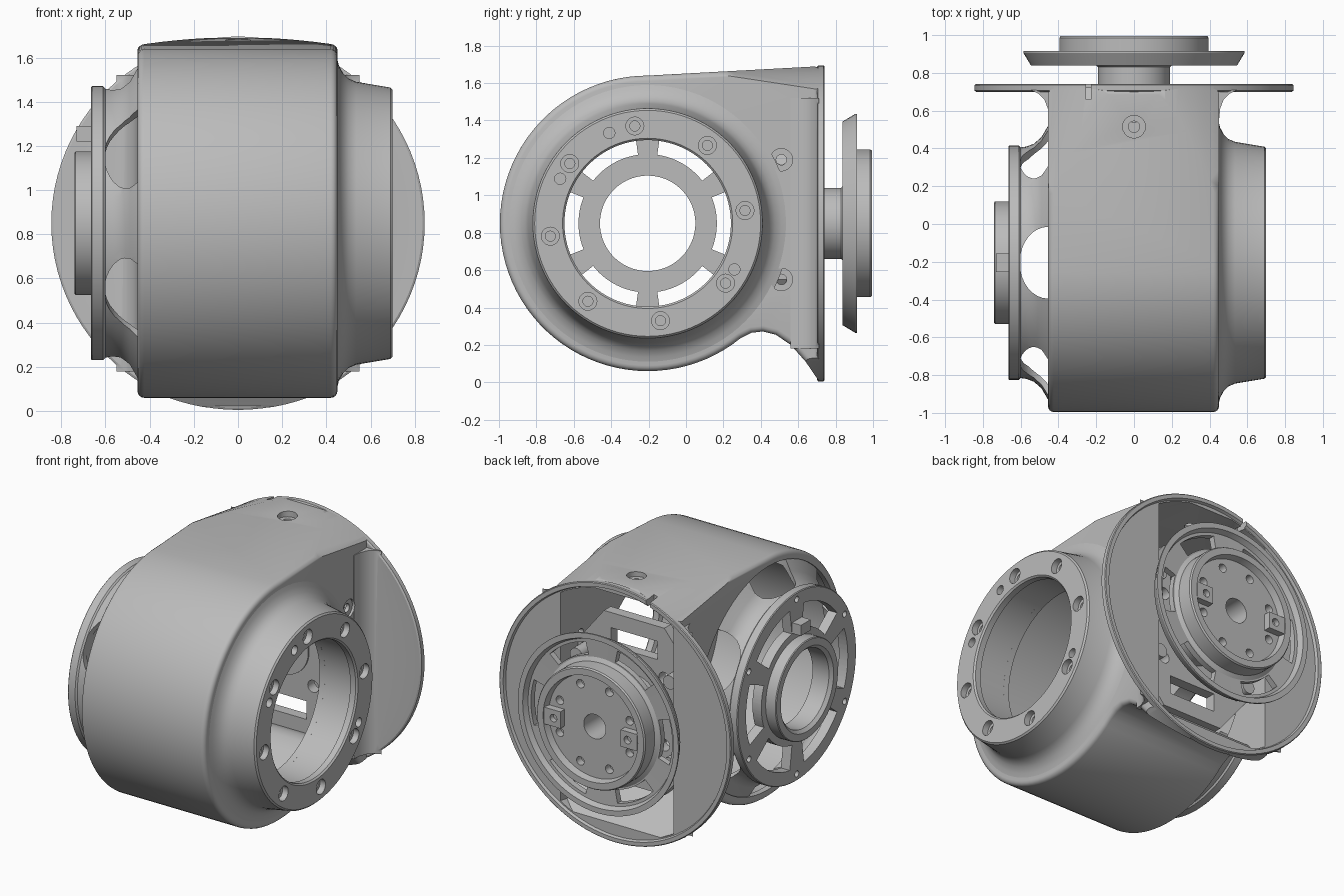
import bpy, bmesh, math
from mathutils import Matrix, Vector

if "Cube" in bpy.data.objects:
    bpy.data.objects.remove(bpy.data.objects["Cube"])

mat = bpy.data.materials.new("grey_metal")
mat.use_nodes = True
GREY = (0.5, 0.5, 0.5, 1)
mat.diffuse_color = GREY
mat.node_tree.nodes["Principled BSDF"].inputs["Base Color"].default_value = GREY

CZ, CY = 0.85, -0.205
# Axis frames: side barrel (local z -> x), rear output (local z -> y), vertical
SIDE = Matrix(((0, 0, 1, 0), (1, 0, 0, CY), (0, 1, 0, CZ), (0, 0, 0, 1)))
REAR = Matrix(((0, 1, 0, 0), (0, 0, 1, 0), (1, 0, 0, CZ), (0, 0, 0, 1)))
SIDE_ORIGIN = Matrix(((0, 0, 1, 0), (1, 0, 0, 0), (0, 1, 0, 0), (0, 0, 0, 1)))
UP = Matrix.Identity(4)


def finish(name, bm, frame):
    bmesh.ops.remove_doubles(bm, verts=bm.verts, dist=1e-5)
    bmesh.ops.recalc_face_normals(bm, faces=bm.faces)
    bm.transform(frame)
    mesh = bpy.data.meshes.new(name)
    bm.to_mesh(mesh)
    bm.free()
    mesh.materials.append(mat)
    ob = bpy.data.objects.new(name, mesh)
    bpy.context.collection.objects.link(ob)
    return ob


def lathe(name, profile, frame, steps=72):
    """Revolve a closed (radius, height) loop around local z."""
    bm = bmesh.new()
    rings = []
    for i in range(steps):
        a = math.tau * i / steps
        rings.append([bm.verts.new((r * math.cos(a), r * math.sin(a), h)) for r, h in profile])
    n = len(profile)
    for i in range(steps):
        p, q = rings[i], rings[(i + 1) % steps]
        for j in range(n):
            k = (j + 1) % n
            if profile[j][0] == 0 and profile[k][0] == 0:
                continue
            bm.faces.new((p[j], p[k], q[k], q[j]))
    return finish(name, bm, frame)


def prism(name, polys, low, high, frame):
    """Extrude flat outlines along local z."""
    bm = bmesh.new()
    for poly in polys:
        a = [bm.verts.new((x, y, low)) for x, y in poly]
        b = [bm.verts.new((x, y, high)) for x, y in poly]
        bm.faces.new(a)
        bm.faces.new(b)
        for i in range(len(a)):
            j = (i + 1) % len(a)
            bm.faces.new((a[i], a[j], b[j], b[i]))
    return finish(name, bm, frame)


def apply(ob, mod):
    bpy.context.view_layer.objects.active = ob
    bpy.ops.object.modifier_apply(modifier=mod.name)


def combine(ob, other, op="DIFFERENCE"):
    mod = ob.modifiers.new("combine", "BOOLEAN")
    mod.operation, mod.solver, mod.object = op, "EXACT", other
    apply(ob, mod)
    bpy.data.objects.remove(other)


def circle(x, y, r, ry=None, n=20):
    return [(x + r * math.cos(math.tau * i / n), y + (ry or r) * math.sin(math.tau * i / n)) for i in range(n)]


def ring_of(r, size, degrees):
    return [circle(r * math.cos(math.radians(d)), r * math.sin(math.radians(d)), size) for d in degrees]


def sector(r0, r1, mid, half, n=12):
    angles = [math.radians(mid - half + 2 * half * i / n) for i in range(n + 1)]
    return ([(r0 * math.cos(a), r0 * math.sin(a)) for a in angles]
            + [(r1 * math.cos(a), r1 * math.sin(a)) for a in reversed(angles)])


def box(x0, x1, y0, y1):
    return [(x0, y0), (x1, y0), (x1, y1), (x0, y1)]


def side_outline(inset, end):
    """Round barrel running into a flared duct at the back."""
    r = 0.79 - inset
    pts = []
    for i in range(57):
        a = math.radians(90 + 219 * i / 56)
        pts.append((CY + r * math.cos(a), CZ + r * math.sin(a)))
    pts += [(y, z + inset) for y, z in
            ((0.35, .265), (0.41, .272), (0.48, .255), (0.56, .2), (0.64, .11), (end, 0))]
    return pts + [(end, 1.69 - inset)]


def duct_limit(inset, end):
    r = 0.845 - inset
    return lathe("limit", [(0, -1.2), (r + .2, -1.2), (r + .105, -.1), (r, .715), (r, end), (0, end)], REAR, 96)


# Hollow housing with round rear flange
housing = prism("housing", [side_outline(0, 0.715)], -0.455, 0.45, SIDE_ORIGIN)
bev = housing.modifiers.new("round", "BEVEL")
bev.width, bev.segments, bev.limit_method, bev.angle_limit = 0.03, 4, "ANGLE", math.radians(60)
apply(housing, bev)
combine(housing, duct_limit(0, 0.716), "INTERSECT")
for s in (-1, 1):
    fillet = [(s * x, y) for x, y in ((.42, .56), (.452, .56), (.456, .61), (.475, .66), (.505, .69), (.55, .71), (.42, .71))]
    combine(housing, prism("fillet", [fillet], 0.18, 1.52, UP), "UNION")
combine(housing, lathe("flange", [(0, .70), (.835, .70), (.845, .706), (.845, .735), (.84, .74),
                                  (.815, .74), (.808, .722), (0, .722)], REAR, 96), "UNION")
cavity = prism("cavity", [side_outline(0.05, 0.85)], -0.415, 0.41, SIDE_ORIGIN)
combine(cavity, duct_limit(0.045, 0.84), "INTERSECT")
combine(housing, cavity)
combine(housing, prism("open_end", [circle(0, 0, 0.735, n=72)], -0.6, -0.3, SIDE))
combine(housing, prism("bore", [circle(0, 0, 0.47, n=72)], 0.3, 0.6, SIDE))
combine(housing, prism("top_recess", [circle(0, .515, .06)], 1.645, 1.8, UP))
combine(housing, prism("top_hole", [circle(0, .515, .03)], 1.5, 1.8, UP))
combine(housing, prism("side_recess", [circle(.51, z, .06) for z in (.55, 1.19)], .435, .5, SIDE_ORIGIN))
combine(housing, prism("side_hole", [circle(.51, z, .028) for z in (.55, 1.19)], .3, .5, SIDE_ORIGIN))
combine(housing, prism("flange_notch", [box(-.255, -.228, .66, .8)], 1.6, 1.8, UP))

# Left mounting boss with bolt ring
boss = lathe("mounting_boss", [(.47, .42), (.75, .42), (.76, .445), (.715, .456), (.68, .475), (.655, .5),
                               (.64, .535), (.614, .69), (.604, .70), (.455, .70), (.445, .69),
                               (.445, .65), (.47, .64)], SIDE, 96)
bolts = [7.5 + 45 * k for k in range(8)]
combine(boss, prism("counterbores", ring_of(.525, .048, bolts), .66, .8, SIDE))
combine(boss, prism("bolt_holes", ring_of(.525, .027, bolts), .5, .8, SIDE))
combine(boss, prism("pin_holes", ring_of(.525, .03, (113, 153, -28)), .6, .8, SIDE))

# Right spoked end plate, hub and arched skirt
plate = lathe("spoked_plate", [(.255, -.60), (.61, -.60), (.62, -.61), (.62, -.66), (.615, -.665), (.36, -.665),
                               (.325, -.665), (.325, -.735), (.32, -.74), (.275, -.74), (.255, -.72)], SIDE, 96)
combine(plate, prism("slots", [sector(.37, .53, 60 * k, 22) for k in range(6)], -.72, -.5, SIDE))
combine(plate, prism("plate_holes", ring_of(.575, .02, [30 + 60 * k for k in range(6)]), -.72, -.63, SIDE))
skirt = lathe("arched_skirt", [(.56, -.605), (.61, -.605), (.615, -.57), (.63, -.53), (.665, -.49), (.725, -.455),
                               (.74, -.44), (.74, -.38), (.70, -.38), (.69, -.43), (.62, -.49), (.57, -.56)], SIDE, 96)
for k in range(6):
    frame = SIDE @ Matrix.Rotation(math.radians(30 + 60 * k), 4, "Z") @ Matrix.Rotation(math.pi / 2, 4, "Y")
    combine(skirt, prism("arch", [circle(.455, 0, .15, .19, 32)], .4, .9, frame))
prism("plate_tab", [box(-.05, .05, .37, .44)], -.73, -.62, SIDE)

# Rear output disc with raised cap
disc = lathe("output_disc", [(.08, .46), (.19, .46), (.19, .83), (.2, .838), (.545, .838), (.585, .905), (.585, .915),
                             (.55, .915), (.535, .88), (.42, .875), (.395, .89), (.395, .985), (.388, .995),
                             (.345, .995), (.335, .95), (.08, .95)], REAR, 96)
combine(disc, prism("disc_slots", [sector(.43, .515, 60 * k + 30, 17) for k in range(6)], .8, 1, REAR))
combine(disc, prism("face_holes", ring_of(.275, .028, [22.5 + 45 * k for k in range(8)]), .9, 1, REAR))
for side, s in (("left", 1), ("right", -1)):
    block = prism("drive_block_" + side, [box(-.055, .055, *sorted((s * .22, s * .34)))], .93, .995, REAR)
    combine(block, prism("block_hole", [circle(0, s * .27, .025)], .96, 1.05, REAR))

# Internal bracket carrying the output shaft
bracket = prism("inner_bracket", [[(-.55, -.22), (-.55, .22), (-.3, .42), (.3, .42),
                                   (.55, .22), (.55, -.22), (.3, -.42), (-.3, -.42)]], .47, .54, REAR)
combine(bracket, prism("bracket_windows", [box(*sorted((s * .33, s * .45)), -.17, .17) for s in (-1, 1)], .4, .6, REAR))
combine(bracket, prism("bracket_holes", ring_of(.31, .04, (45, 90, 135, 225, 270, 315)), .4, .6, REAR))
prism("bracket_posts", [circle(x, y, .045) for x in (-.27, .27) for y in (-.34, .34)], .46, .66, REAR)

# Smooth shading with crisp edges
bpy.ops.object.select_all(action="DESELECT")
for ob in bpy.context.scene.objects:
    if ob.type == "MESH":
        ob.select_set(True)
        bpy.context.view_layer.objects.active = ob
bpy.ops.object.shade_smooth_by_angle(angle=math.radians(30))
